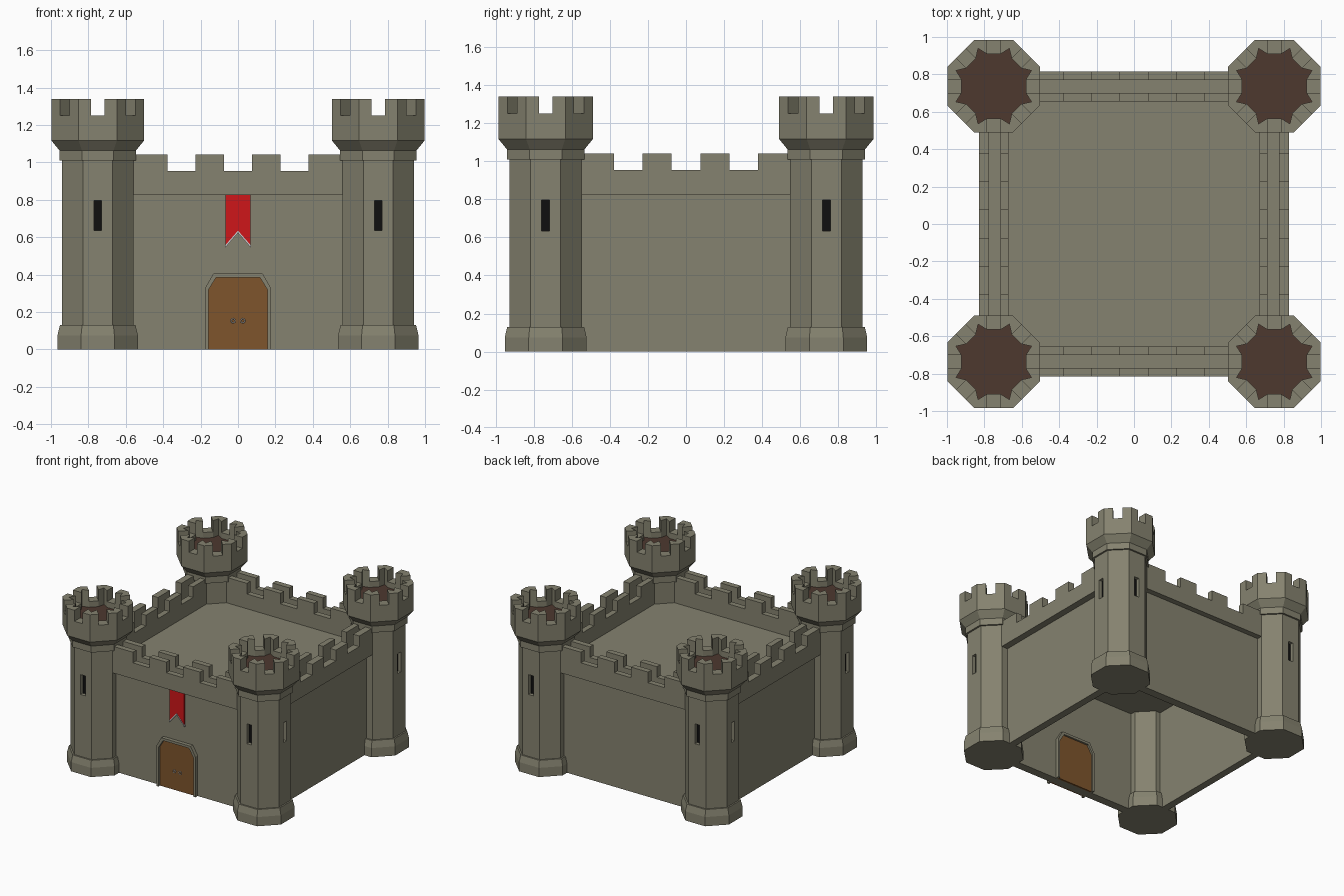
import bpy, bmesh, math
from mathutils import Matrix, Vector

if "Cube" in bpy.data.objects:
    bpy.data.objects.remove(bpy.data.objects["Cube"])


def material(name, rgb):
    m = bpy.data.materials.new(name)
    m.diffuse_color = (*rgb, 1)
    m.use_nodes = True
    m.node_tree.nodes["Principled BSDF"].inputs["Base Color"].default_value = m.diffuse_color
    return m


STONE = material("stone", (0.235, 0.225, 0.16))
BROWN = material("tower_floor", (0.075, 0.04, 0.028))
WOOD = material("wood", (0.21, 0.09, 0.025))
BLACK = material("dark", (0.005, 0.005, 0.005))
RED = material("cloth", (0.62, 0.008, 0.01))
WHITE = material("trim", (0.8, 0.8, 0.8))
METAL = material("metal", (0.5, 0.5, 0.5))


def finish(bm, name, mat):
    bmesh.ops.recalc_face_normals(bm, faces=bm.faces)
    me = bpy.data.meshes.new(name)
    bm.to_mesh(me)
    bm.free()
    me.materials.append(mat)
    ob = bpy.data.objects.new(name, me)
    bpy.context.collection.objects.link(ob)
    return ob


def add_box(bm, x0, x1, y0, y1, z0, z1):
    m = Matrix.Translation(((x0 + x1) / 2, (y0 + y1) / 2, (z0 + z1) / 2))
    m = m @ Matrix.Diagonal((abs(x1 - x0), abs(y1 - y0), abs(z1 - z0), 1))
    bmesh.ops.create_cube(bm, size=1, matrix=m)


def add_prism(bm, pts, depth):
    """Extrude a closed outline of 3D points by a vector."""
    face = bm.faces.new([bm.verts.new(p) for p in pts])
    ext = bmesh.ops.extrude_face_region(bm, geom=[face], use_keep_orig=True)
    vs = [v for v in ext["geom"] if isinstance(v, bmesh.types.BMVert)]
    bmesh.ops.translate(bm, verts=vs, vec=depth)


def octagon(cx, cy, a, z):
    r = a / math.cos(math.pi / 8)
    return [(cx + r * math.cos(math.pi / 8 + k * math.pi / 4),
             cy + r * math.sin(math.pi / 8 + k * math.pi / 4), z) for k in range(8)]


# Corner towers
TX, TY = 0.75, 0.737
SHAFT, RIM = 0.19, 0.248
PROFILE = [(0.215, 0), (0.215, 0.075), (0.202, 0.13), (SHAFT, 0.13), (SHAFT, 1.01),
           (0.204, 1.01), (0.204, 1.063), (RIM, 1.117), (RIM, 1.2)]


def tower(sx, sy):
    cx, cy = sx * TX, sy * TY
    bm = bmesh.new()
    rings = [[bm.verts.new(p) for p in octagon(cx, cy, a, z)] for a, z in PROFILE]
    for lo, hi in zip(rings, rings[1:]):
        for k in range(8):
            bm.faces.new((lo[k], lo[(k + 1) % 8], hi[(k + 1) % 8], hi[k]))
    bm.faces.new(rings[0])
    bm.faces.new(rings[-1])
    body = finish(bm, "tower", STONE)

    # arrow slits on the two outward sides
    cut, dark = bmesh.new(), bmesh.new()
    f = cy + sy * SHAFT
    add_box(cut, cx - 0.021, cx + 0.021, f - sy * 0.03, f + sy * 0.03, 0.635, 0.797)
    add_box(dark, cx - 0.021, cx + 0.021, f - sy * 0.04, f - sy * 0.028, 0.635, 0.797)
    f = cx + sx * SHAFT
    add_box(cut, f - sx * 0.03, f + sx * 0.03, cy - 0.021, cy + 0.021, 0.635, 0.797)
    add_box(dark, f - sx * 0.04, f - sx * 0.028, cy - 0.021, cy + 0.021, 0.635, 0.797)
    cutter = finish(cut, "slit_cutter", BLACK)
    cutter.hide_render = True
    cutter.hide_viewport = True
    finish(dark, "arrow_slit", BLACK)
    mod = body.modifiers.new("slits", "BOOLEAN")
    mod.object = cutter
    mod.operation = "DIFFERENCE"
    mod.solver = "EXACT"

    # crown: a merlon on every corner, a low block in every gap
    bm = bmesh.new()
    g, inner, ri = 0.036, 0.172, 0.218
    ro = RIM / math.cos(math.pi / 8)
    for k in range(8):
        def P(ang, n, t):
            c, s = math.cos(ang), math.sin(ang)
            return Vector((cx + n * c - t * s, cy + n * s + t * c, 1.2))
        a0, a1 = k * math.pi / 4, (k + 1) * math.pi / 4
        am = (a0 + a1) / 2
        add_prism(bm, [P(a0, RIM, g), P(am, ro, 0), P(a1, RIM, -g),
                       P(a1, inner, -g), P(am, ri, 0), P(a0, inner, g)], (0, 0, 0.14))
        add_prism(bm, [P(a0, RIM, -g), P(a0, RIM, g), P(a0, inner, g), P(a0, inner, -g)],
                  (0, 0, 0.05))
    finish(bm, "tower_crown", STONE)
    bm = bmesh.new()
    add_prism(bm, octagon(cx, cy, 0.215, 1.195), (0, 0, 0.008))
    finish(bm, "tower_floor", BROWN)


for sx in (-1, 1):
    for sy in (-1, 1):
        tower(sx, sy)


# Curtain walls with double battlements
def wall(axis, sign, rows, name):
    o1, o2, i2, i1 = [sign * r for r in rows]
    L = 0.64
    bm = bmesh.new()

    def block(u0, u1, d0, d1, z0, z1):
        if axis == "x":
            add_box(bm, u0, u1, *sorted((d0, d1)), z0, z1)
        else:
            add_box(bm, *sorted((d0, d1)), u0, u1, z0, z1)

    block(-L, L, o2, i2, 0, 0.87)
    for d0, d1 in ((o1, o2), (i2, i1)):
        block(-L, L, d0, d1, 0.825, 0.955)
        for u0, u1 in ((-L, -0.378), (-0.228, -0.076), (0.076, 0.228), (0.378, L)):
            block(u0, u1, d0, d1, 0.955, 1.042)
    finish(bm, name, STONE)


for s in (-1, 1):
    wall("x", s, (0.815, 0.77, 0.70, 0.655), "front_wall" if s < 0 else "back_wall")
    wall("y", s, (0.83, 0.775, 0.715, 0.67), "side_wall")

# Courtyard deck
bm = bmesh.new()
add_box(bm, -0.72, 0.72, -0.705, 0.705, 0.825, 0.835)
finish(bm, "courtyard_deck", STONE)


# Gate: frame, two door leaves, ring handles
def arch(w, c, zs, zt, y):
    return [(-w, y, 0), (-w, y, zs), (-c, y, zt), (c, y, zt), (w, y, zs), (w, y, 0)]


bm = bmesh.new()
out, inn = arch(0.175, 0.132, 0.33, 0.405, -0.8), arch(0.158, 0.117, 0.318, 0.385, -0.8)
for k in range(5):
    add_prism(bm, [out[k], out[k + 1], inn[k + 1], inn[k]], (0, 0.13, 0))
finish(bm, "gate_frame", STONE)
for s in (-1, 1):
    bm = bmesh.new()
    pts = [(0.001, 0), (0.158, 0), (0.158, 0.318), (0.117, 0.385), (0.001, 0.385)]
    add_prism(bm, [(s * x, -0.78, z) for x, z in pts], (0, 0.095, 0))
    finish(bm, "door_leaf", WOOD)
    bpy.ops.mesh.primitive_torus_add(major_radius=0.011, minor_radius=0.003, major_segments=12,
                                     minor_segments=6, location=(s * 0.026, -0.784, 0.153),
                                     rotation=(math.pi / 2, 0, 0))
    bpy.context.object.name = "door_handle"
    bpy.context.object.data.materials.append(METAL)

# Banner with swallowtail trim
Y = -0.79
bm = bmesh.new()
add_prism(bm, [(-0.066, Y, 0.826), (-0.066, Y, 0.557), (0, Y, 0.632), (0.066, Y, 0.557),
               (0.066, Y, 0.826)], (0, 0.01, 0))
finish(bm, "banner", RED)
bm = bmesh.new()
for s in (-1, 1):
    add_prism(bm, [(0, Y - 0.002, 0.635), (s * 0.069, Y - 0.002, 0.556),
                   (s * 0.069, Y - 0.002, 0.543), (0, Y - 0.002, 0.623)], (0, 0.014, 0))
finish(bm, "banner_trim", WHITE)
